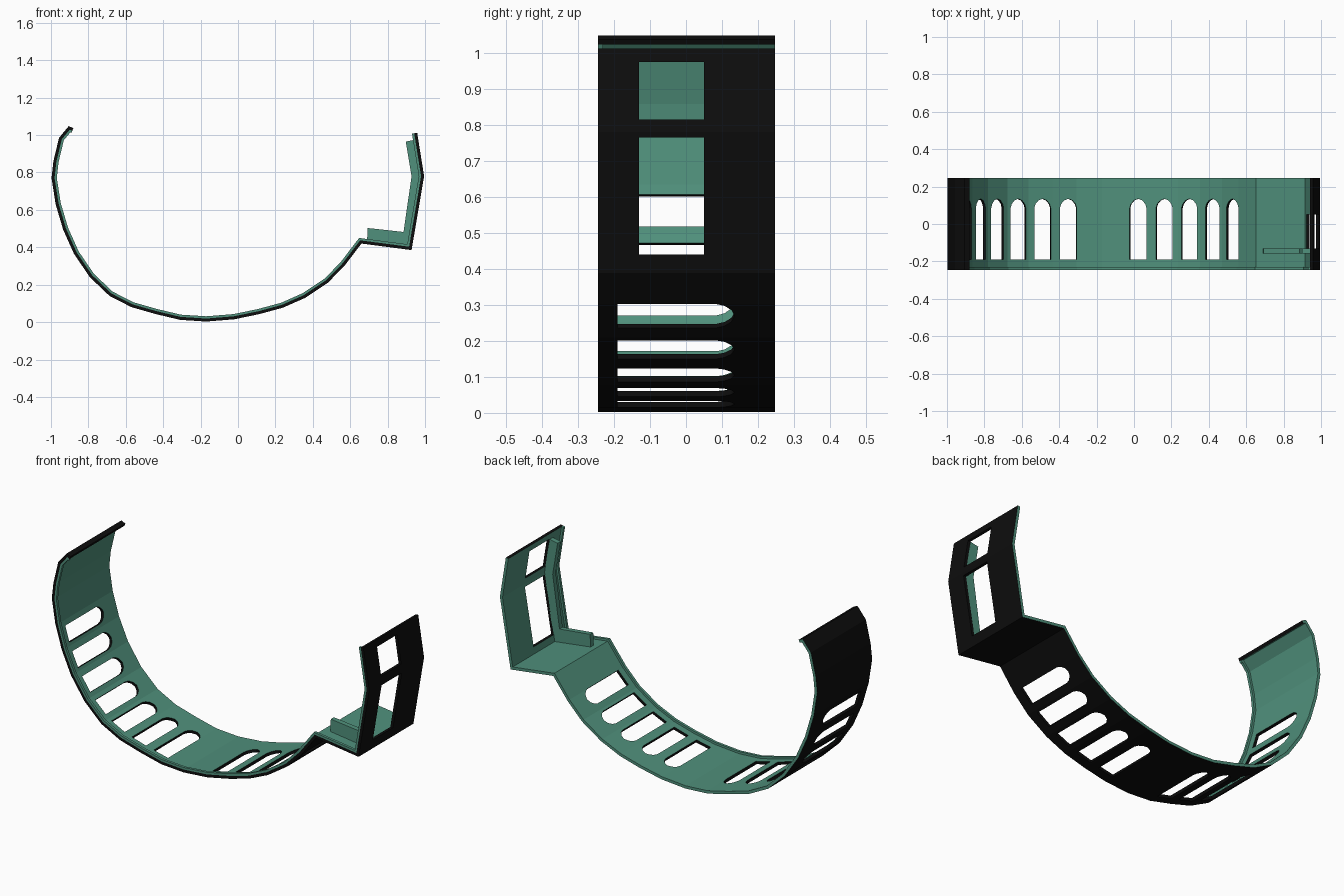
import bpy, bmesh, math
from mathutils import Vector

if "Cube" in bpy.data.objects:
    bpy.data.objects.remove(bpy.data.objects["Cube"])


def material(name, rgb):
    m = bpy.data.materials.new(name)
    m.diffuse_color = (*rgb, 1)
    m.use_nodes = True
    m.node_tree.nodes["Principled BSDF"].inputs["Base Color"].default_value = m.diffuse_color
    return m


BLACK = material("black", (0.004, 0.004, 0.004))
GREEN = material("green", (0.08, 0.28, 0.2))

# Outer cross-section, from the hooked left tip round to the right wall
PROFILE = [Vector(p) for p in (
    (-0.88, 1.037), (-0.905, 1.048), (-0.957, 0.985), (-0.987, 0.86), (-0.997, 0.77),
    (-0.975, 0.63), (-0.935, 0.495), (-0.877, 0.365), (-0.792, 0.24), (-0.687, 0.14),
    (-0.57, 0.08), (-0.44, 0.043), (-0.31, 0.012), (-0.17, 0.003), (-0.02, 0.015),
    (0.115, 0.043), (0.24, 0.077), (0.36, 0.13), (0.48, 0.21), (0.57, 0.302),
    (0.66, 0.42), (0.928, 0.385), (0.995, 0.78), (0.958, 1.012))]


def make(name, bm, mats):
    bmesh.ops.recalc_face_normals(bm, faces=bm.faces)
    me = bpy.data.meshes.new(name)
    bm.to_mesh(me)
    bm.free()
    ob = bpy.data.objects.new(name, me)
    bpy.context.collection.objects.link(ob)
    for m in mats:
        me.materials.append(m)
    return ob


def offset(pts, d):
    """Shift a polyline inwards with mitred corners."""
    out = []
    for i, p in enumerate(pts):
        ns = []
        for a, b in ((i - 1, i), (i, i + 1)):
            if a >= 0 and b < len(pts):
                t = (pts[b] - pts[a]).normalized()
                ns.append(Vector((-t.y, t.x)))
        n = sum(ns, Vector((0, 0))).normalized()
        out.append(p + n * d / n.dot(ns[0]))
    return out


def ribbon(name, outer, inner, y0, y1, mats, inner_mat=0, back_mat=0):
    """Solid band between two polylines, from y0 to y1."""
    bm = bmesh.new()
    rings = [[bm.verts.new((p.x, y, p.y)) for p, y in
              ((o, y0), (o, y1), (q, y1), (q, y0))] for o, q in zip(outer, inner)]
    for r, s in zip(rings, rings[1:]):
        for k in range(4):
            f = bm.faces.new((r[k], r[(k + 1) % 4], s[(k + 1) % 4], s[k]))
            f.material_index = (0, back_mat, inner_mat, 0)[k]
    bm.faces.new(rings[0])
    bm.faces.new(rings[-1])
    return make(name, bm, mats)


def at_arc(s):
    """Point and tangent at arc length s along the profile."""
    for a, b in zip(PROFILE, PROFILE[1:]):
        d = (b - a).length
        if s <= d:
            return a + (b - a) * s / d, (b - a) / d
        s -= d


def arc_of(i, extra=0.0):
    return sum((b - a).length for a, b in zip(PROFILE[:i], PROFILE[1:i + 1])) + extra


def prism(bm, origin, u, n, shape):
    """Extrude a (u, y) outline through the wall along n."""
    loops = [[bm.verts.new((origin.x + u.x * a + n.x * d, y, origin.y + u.y * a + n.y * d))
              for a, y in shape] for d in (-0.05, 0.06)]
    bm.faces.new(loops[0])
    bm.faces.new(loops[1][::-1])
    k = len(shape)
    for i in range(k):
        j = (i + 1) % k
        bm.faces.new((loops[0][i], loops[0][j], loops[1][j], loops[1][i]))


# Curved wall and the raised rim along its front edge
T = 0.016
inner = offset(PROFILE, T)
wall = ribbon("curved_wall", PROFILE, inner, -0.245, 0.247, (BLACK, GREEN), 1, 1)
ribbon("front_rim", inner, offset(PROFILE, T + 0.012), -0.245, -0.23, (GREEN,))

# Arched openings: seven on the left, five on the right
cut = bmesh.new()
W = 0.046
arch = [(-W, -0.19), (W, -0.19), (W, 0.085), (W * 0.85, 0.107), (W * 0.5, 0.126),
        (0, 0.135), (-W * 0.5, 0.126), (-W * 0.85, 0.107), (-W, 0.085)]
for start, end, count in ((arc_of(5, 0.03), arc_of(12), 7), (arc_of(14), arc_of(19), 5)):
    for i in range(count):
        s = start + W + (end - start - 2 * W) * i / (count - 1)
        p, t = at_arc(s)
        t = (at_arc(s + W)[0] - at_arc(s - W)[0]).normalized()
        prism(cut, p, t, Vector((-t.y, t.x)), arch)

# Two rectangular windows in the right wall
for z0, z1 in ((0.44, 0.765), (0.815, 0.975)):
    prism(cut, Vector((0.96, z0)), Vector((0, 1)), Vector((-1, 0)),
          [(0, -0.13), (z1 - z0, -0.13), (z1 - z0, 0.05), (0, 0.05)])
cutter = make("window_cutter", cut, (BLACK,))
cutter.hide_render = True
cutter.display_type = 'WIRE'
mod = wall.modifiers.new("windows", 'BOOLEAN')
mod.operation = 'DIFFERENCE'
mod.solver = 'EXACT'
mod.object = cutter
bpy.context.view_layer.objects.active = wall
wall.select_set(True)
bpy.ops.object.modifier_apply(modifier="windows")
bpy.data.objects.remove(cutter)

# L-shaped flange standing on the step and the right wall
outer_l = [Vector(p) for p in ((0.69, 0.428), (0.918, 0.398), (0.982, 0.78), (0.946, 0.975))]
inner_l = [Vector(p) for p in ((0.693, 0.503), (0.885, 0.482), (0.928, 0.78), (0.897, 0.965))]
ribbon("corner_flange", outer_l, inner_l, -0.158, -0.13, (GREEN,))
